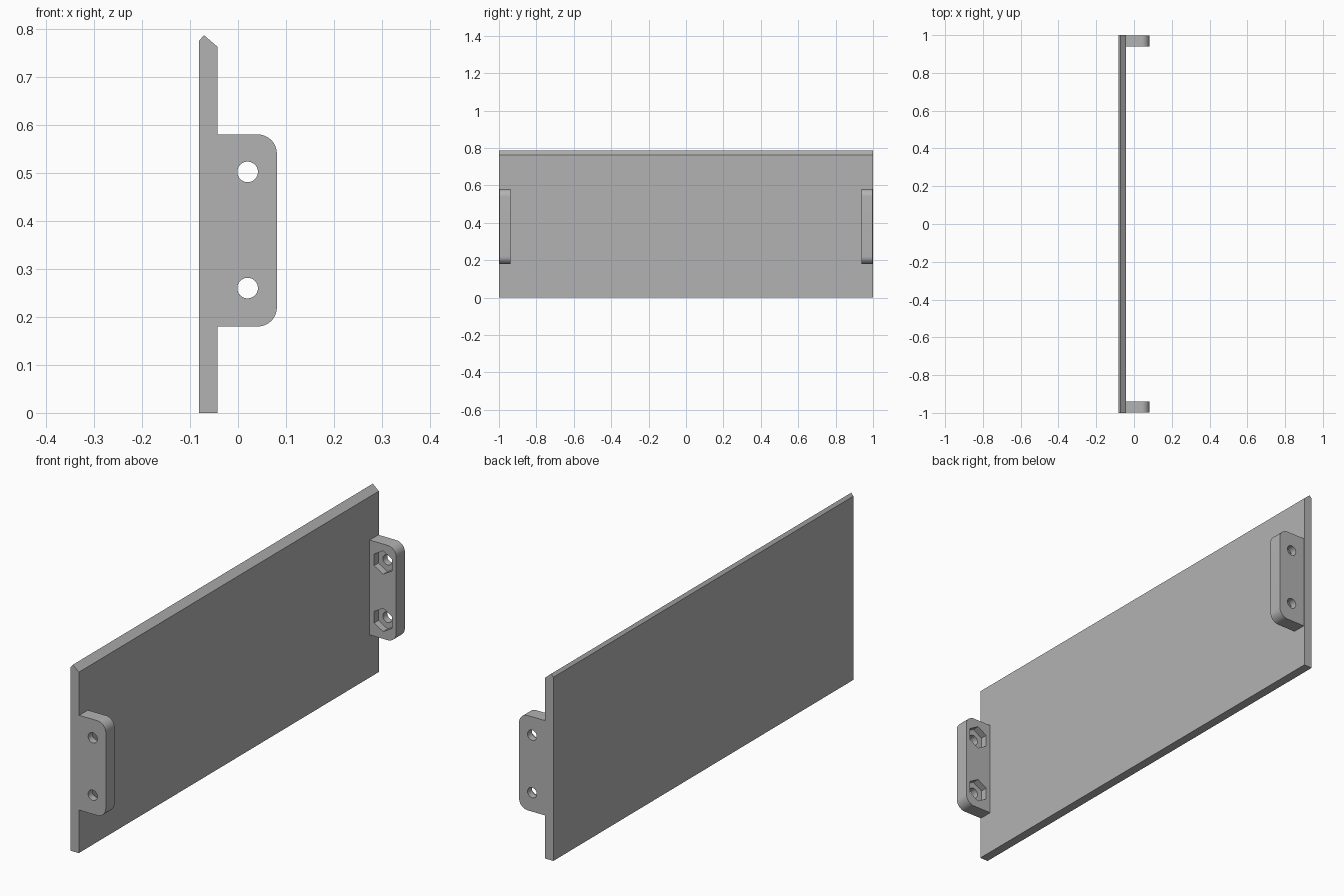
import bpy, bmesh
from math import radians, cos, sin, pi
from mathutils import Vector

cube = bpy.data.objects.get("Cube")
if cube:
    bpy.data.objects.remove(cube, do_unlink=True)

grey = bpy.data.materials.new("plain grey")
grey.use_nodes = True
colour = (0.45, 0.45, 0.45, 1)
grey.diffuse_color = colour
grey.node_tree.nodes["Principled BSDF"].inputs["Base Color"].default_value = colour


def prism(name, outline, y0, y1):
    """Extrude an x-z outline from y0 to y1."""
    bm = bmesh.new()
    face = bm.faces.new([bm.verts.new((x, y0, z)) for x, z in outline])
    side = bmesh.ops.extrude_face_region(bm, geom=[face])["geom"]
    moved = [v for v in side if isinstance(v, bmesh.types.BMVert)]
    bmesh.ops.translate(bm, verts=moved, vec=Vector((0, y1 - y0, 0)))
    bmesh.ops.recalc_face_normals(bm, faces=bm.faces)
    mesh = bpy.data.meshes.new(name)
    bm.to_mesh(mesh)
    bm.free()
    mesh.materials.append(grey)
    obj = bpy.data.objects.new(name, mesh)
    bpy.context.collection.objects.link(obj)
    return obj


def ring(cx, cz, r, n, start=0.0, sweep=2 * pi, closed=True):
    """Points on a circle, or on an arc including both ends."""
    steps = n if closed else n - 1
    return [(cx + r * cos(start + sweep * i / steps),
             cz + r * sin(start + sweep * i / steps)) for i in range(n)]


def cut(target, cutter):
    cutter.hide_render = True
    cutter.hide_set(True)
    mod = target.modifiers.new(cutter.name, 'BOOLEAN')
    mod.operation = 'DIFFERENCE'
    mod.solver = 'EXACT'
    mod.object = cutter


def smooth(obj):
    bpy.ops.object.select_all(action='DESELECT')
    obj.select_set(True)
    bpy.context.view_layer.objects.active = obj
    for mod in list(obj.modifiers):
        bpy.ops.object.modifier_apply(modifier=mod.name)
    bpy.ops.object.shade_smooth_by_angle(angle=radians(30))


# Long panel with a pointed top edge
back, front = -0.081, -0.043
prism("panel", [(back, 0), (front, 0), (front, 0.763),
                (-0.071, 0.787), (back, 0.775)], -1, 1)

# End brackets: rounded outer corners, bolt holes, nut pockets on inner faces
low, high, edge, r = 0.18, 0.58, 0.081, 0.04
outline = [(front, low)]
outline += ring(edge - r, low + r, r, 12, -pi / 2, pi / 2, False)
outline += ring(edge - r, high - r, r, 12, 0, pi / 2, False)
outline += [(front, high)]

outer, inner, pocket = 0.997, 0.939, 0.968
for side, label in ((-1, "front"), (1, "back")):
    bracket = prism(label + "_bracket", outline, side * outer, side * inner)
    cutters = []
    for z in (0.26, 0.502):
        cutters.append(prism(label + "_hole_cutter", ring(0.02, z, 0.0215, 32),
                             side * 1.05, side * 0.9))
        cutters.append(prism(label + "_pocket_cutter", ring(0.02, z, 0.049, 6, pi / 2),
                             side * pocket, side * 0.9))
    for cutter in cutters:
        cut(bracket, cutter)
    smooth(bracket)
    for cutter in cutters:
        bpy.data.objects.remove(cutter, do_unlink=True)
